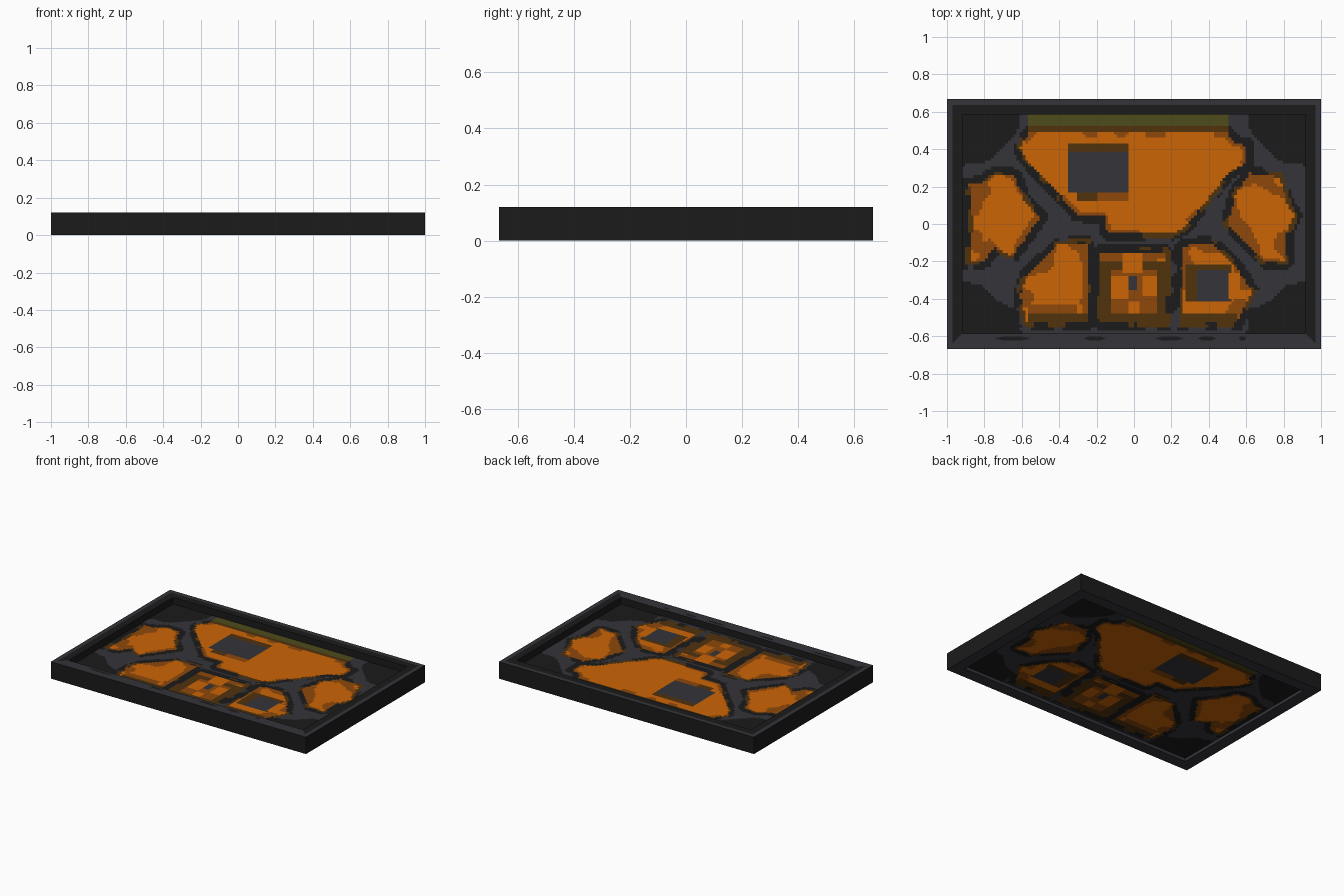
import bpy, bmesh
from mathutils import Vector, noise

if "Cube" in bpy.data.objects:
    bpy.data.objects.remove(bpy.data.objects["Cube"])

HX, HY, TOP, FLOOR, BASE, RIM = 1.0, 0.667, 0.12, 0.073, 0.022, 0.082


def lin(c):
    return c / 12.92 if c <= 0.04045 else ((c + 0.055) / 1.055) ** 2.4


# Materials, one per flat colour
COLOURS = {"black": (27, 27, 27), "gray": (52, 51, 58), "orange": (204, 101, 6),
           "brown": (142, 72, 10), "dark_brown": (80, 50, 12), "olive": (78, 76, 28)}
MATS = []
for name, rgb in COLOURS.items():
    m = bpy.data.materials.new(name)
    m.diffuse_color = (*[lin(c / 255) for c in rgb], 1)
    m.use_nodes = True
    m.node_tree.nodes["Principled BSDF"].inputs["Base Color"].default_value = m.diffuse_color
    MATS.append(m)
BLACK, GRAY, ORANGE, BROWN, DARK, OLIVE = range(6)


def finish(bm, name):
    me = bpy.data.meshes.new(name)
    bm.to_mesh(me)
    bm.free()
    for m in MATS:
        me.materials.append(m)
    ob = bpy.data.objects.new(name, me)
    bpy.context.collection.objects.link(ob)


# Rim: section swept round the tray, one colour per band
bm = bmesh.new()
section = [(RIM, BASE), (RIM, 0), (0, 0), (0, TOP), (0.03, TOP), (RIM, TOP), (RIM, FLOOR)]
bands = [GRAY, GRAY, BLACK, GRAY, BLACK, BLACK]
rings = []
for o, z in section:
    x, y = HX - o, HY - o
    rings.append([bm.verts.new((sx * x, sy * y, z))
                  for sx, sy in ((-1, -1), (1, -1), (1, 1), (-1, 1))])
for k, mat in enumerate(bands):
    a, b = rings[k], rings[k + 1]
    for i in range(4):
        j = (i + 1) % 4
        f = bm.faces.new((a[i], a[j], b[j], b[i]))
        f.material_index = GRAY if (k == 4 and i == 0) else mat
bmesh.ops.recalc_face_normals(bm, faces=bm.faces)
if max(bm.faces, key=lambda f: f.calc_center_median().z).normal.z < 0:
    bmesh.ops.reverse_faces(bm, faces=bm.faces)
finish(bm, "tray_rim")

# Dark flecks along the front rim
bm = bmesh.new()
for x, w in ((-0.65, 0.1), (-0.21, 0.06), (0.19, 0.08), (0.39, 0.05), (0.58, 0.02)):
    bm.faces.new([bm.verts.new((x + dx * w, -0.612 + dy * 0.01, TOP + 0.001))
                  for dx, dy in ((-1, 0), (-.5, -1), (.5, -1), (1, 0), (.5, 1), (-.5, 1))
                  ]).material_index = BLACK
finish(bm, "front_rim_flecks")

# Outlines of the orange plots
CENTRE = [(-.61, .41), (-.56, .485), (.5, .485), (.53, .44), (.6, .42), (.6, .33), (.5, .27),
          (.4, .14), (.27, -.02), (.2, -.05), (-.14, -.05), (-.16, .04), (-.3, .05), (-.58, .35)]
LEFT = [(-.88, .21), (-.81, .22), (-.74, .27), (-.64, .26), (-.59, .13), (-.5, .04),
        (-.57, -.06), (-.65, -.17), (-.75, -.12), (-.8, -.2), (-.88, -.2), (-.86, 0)]
RIGHT = [(.5, 0), (.55, .17), (.62, .27), (.78, .25), (.82, .1), (.86, .05),
         (.81, -.06), (.81, -.2), (.7, -.2), (.58, -.08)]
FRONT_LEFT = [(-.25, -.1), (-.4, -.11), (-.57, -.27), (-.61, -.38), (-.57, -.53), (-.25, -.53)]
FRONT_MID = [(-.18, -.15), (.17, -.15), (.17, -.53), (-.18, -.53)]
FRONT_RIGHT = [(.26, -.12), (.42, -.1), (.56, -.25), (.63, -.36), (.55, -.53), (.26, -.53)]
PLOTS = [CENTRE, LEFT, RIGHT, FRONT_LEFT, FRONT_MID, FRONT_RIGHT]
# Black corner areas, mirrored left to right
CORNERS = [[(.95, .6), (.61, .6), (.62, .5), (.68, .43), (.79, .33), (.95, .31)],
           [(.95, -.31), (.82, -.32), (.74, -.41), (.62, -.46), (.6, -.6), (.95, -.6)]]

# Rectangular details: colour, x range, y range (later ones on top)
RECTS = [
    (OLIVE, -.56, .5, .53, .6), (DARK, -.56, .5, .485, .53),
    (DARK, -.35, -.03, .38, .43), (DARK, -.3, -.1, .12, .165), (BROWN, -.2, -.03, .12, .165),
    (GRAY, -.35, -.03, .165, .38),
    (DARK, -.56, -.25, -.53, -.48), (BROWN, -.56, -.3, -.48, -.43), (BROWN, -.28, -.25, -.48, -.11),
    (DARK, -.18, .17, -.53, -.2), (BROWN, -.13, .13, -.47, -.25), (BROWN, -.12, .12, -.2, -.15),
    (ORANGE, -.06, .04, -.26, -.16), (ORANGE, -.13, -.03, -.4, -.27), (ORANGE, .04, .13, -.38, -.27),
    (ORANGE, -.03, .03, -.47, -.42), (GRAY, -.03, .02, -.36, -.27),
    (DARK, .26, .55, -.53, -.475), (DARK, .28, .52, -.42, -.21), (GRAY, .33, .5, -.42, -.25),
    (ORANGE, .5, .56, -.4, -.26)]


def inside(p, poly):
    hit = False
    for (ax, ay), (bx, by) in zip(poly, poly[1:] + poly[:1]):
        if (ay > p.y) != (by > p.y) and p.x < (bx - ax) * (p.y - ay) / (by - ay) + ax:
            hit = not hit
    return hit


def edge_distance(p, poly):
    best = 9
    for a, b in zip(poly, poly[1:] + poly[:1]):
        a, b = Vector(a), Vector(b)
        t = max(0, min(1, (p - a).dot(b - a) / (b - a).length_squared))
        best = min(best, (p - a - (b - a) * t).length)
    return best


def paint(p):
    """Colour of the map at a point."""
    n = noise.noise((p.x * 9, p.y * 9, 2.3))
    for mat, x0, x1, y0, y1 in reversed(RECTS):
        if x0 <= p.x <= x1 and y0 <= p.y <= y1:
            return mat
    for poly in PLOTS:
        if inside(p, poly):
            d = edge_distance(p, poly)
            if poly is not CENTRE and d < 0.02 + 0.12 * n:
                return BROWN
            return BROWN if d < 0.02 and n > 0.1 else ORANGE
    d = min(edge_distance(p, poly) for poly in PLOTS)
    if d < 0.022 and n < 0:
        return DARK
    if d < 0.04 and n > -0.2:
        return BLACK
    q = Vector((abs(p.x), p.y))
    if any(inside(q, c) for c in CORNERS):
        return BLACK
    return BLACK if p.x < -0.89 and abs(p.y) < 0.25 else GRAY


# Map panel: two fine grids, upper and under side, coloured by the paint rule
NX, NY = 120, 76
W, H = HX - RIM, HY - RIM
COLOUR = [[paint(Vector((W * (2 * i + 1 - NX) / NX, H * (2 * j + 1 - NY) / NY)))
           for j in range(NY)] for i in range(NX)]


def map_panel(name, z, face_up):
    bm = bmesh.new()
    g = [[bm.verts.new((-W + 2 * W * i / NX, -H + 2 * H * j / NY, z))
          for j in range(NY + 1)] for i in range(NX + 1)]
    for i in range(NX):
        for j in range(NY):
            quad = [g[i][j], g[i + 1][j], g[i + 1][j + 1], g[i][j + 1]]
            f = bm.faces.new(quad if face_up else quad[::-1])
            f.material_index = COLOUR[i][j]
    finish(bm, name)


map_panel("map_panel_top", FLOOR, True)
map_panel("map_panel_underside", BASE, False)
